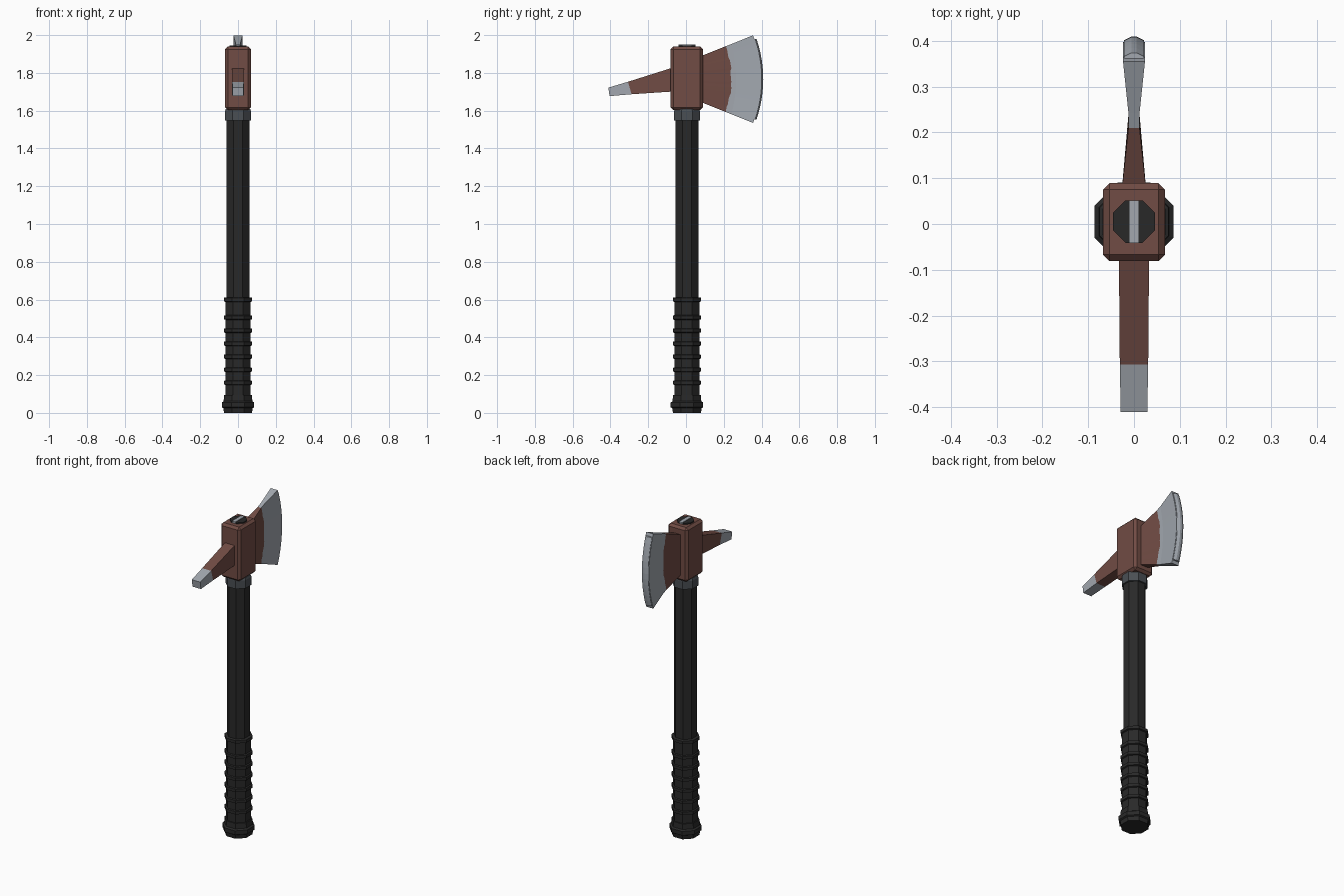
import bpy, bmesh, math, random
from mathutils import Vector

random.seed(4)
cube = bpy.data.objects.get("Cube")
if cube:
    bpy.data.objects.remove(cube, do_unlink=True)

AXIS_Y = 0.005  # handle axis


def material(name, rgb):
    m = bpy.data.materials.new(name)
    m.use_nodes = True
    m.diffuse_color = (*rgb, 1)
    bsdf = next(n for n in m.node_tree.nodes if n.type == 'BSDF_PRINCIPLED')
    bsdf.inputs["Base Color"].default_value = (*rgb, 1)
    return m


black = material("black_rubber", (0.022, 0.022, 0.022))
grey = material("dark_grey_metal", (0.068, 0.077, 0.087))
brown = material("red_brown_paint", (0.165, 0.072, 0.058))
steel = material("bare_steel", (0.36, 0.39, 0.43))


def finish(bm, name, mats):
    bmesh.ops.recalc_face_normals(bm, faces=bm.faces)
    mesh = bpy.data.meshes.new(name)
    bm.to_mesh(mesh)
    bm.free()
    for m in mats:
        mesh.materials.append(m)
    obj = bpy.data.objects.new(name, mesh)
    bpy.context.collection.objects.link(obj)
    return obj


def loft(name, rings, mats, rule=None, quad_caps=False):
    """Skin closed rings; rule(ring_index, side_index) picks the material."""
    bm = bmesh.new()
    loops = [[bm.verts.new(p) for p in r] for r in rings]
    n = len(loops[0])
    for i in range(len(loops) - 1):
        a, b = loops[i], loops[i + 1]
        for j in range(n):
            k = (j + 1) % n
            f = bm.faces.new((a[j], a[k], b[k], b[j]))
            f.material_index = rule(i, j) if rule else 0
    for cap, i in ((loops[0], 0), (loops[-1], len(loops) - 2)):
        if quad_caps:
            for j in range(n // 2 - 1):
                f = bm.faces.new((cap[j], cap[j + 1], cap[n - 2 - j], cap[n - 1 - j]))
                f.material_index = rule(i, j)
        else:
            f = bm.faces.new(cap)
            f.material_index = rule(i, 0) if rule else 0
    return finish(bm, name, mats)


def octagon(name, profile, mat):
    """Eight-sided turned part from (flat radius, z) pairs."""
    rings = []
    for r, z in profile:
        r /= math.cos(math.pi / 8)
        angles = [math.pi / 8 + k * math.pi / 4 for k in range(8)]
        rings.append([(r * math.cos(a), AXIS_Y + r * math.sin(a), z) for a in angles])
    return loft(name, rings, [mat])


def box(name, lo, hi, mat, bevel=0):
    bm = bmesh.new()
    bmesh.ops.create_cube(bm, size=1)
    lo, hi = Vector(lo), Vector(hi)
    for v in bm.verts:
        v.co = (lo + hi) / 2 + v.co * (hi - lo)
    obj = finish(bm, name, [mat])
    if bevel:
        mod = obj.modifiers.new("chamfer", 'BEVEL')
        mod.width = bevel
        mod.segments = 1
    return obj


# Handle: pommel, ribbed grip, shaft and collar
octagon("pommel", [(0.074, 0), (0.078, 0.025), (0.086, 0.03), (0.086, 0.055),
                   (0.076, 0.062), (0.074, 0.095)], black)
grip = [(0.067, 0.09)]
for z in [0.16 + 0.069 * k for k in range(6)] + [0.6]:
    grip += [(0.067, z - 0.012), (0.075, z - 0.009), (0.075, z + 0.009), (0.067, z + 0.012)]
octagon("grip", grip, black)
octagon("shaft", [(0.06, 0.58), (0.06, 1.58)], black)
octagon("collar", [(0.069, 1.547), (0.069, 1.597), (0.064, 1.61)], grey)

# Head block with the handle end and its wedge on top
box("head_block", (-0.068, -0.081, 1.603), (0.068, 0.089, 1.939), brown, 0.014)
octagon("handle_end", [(0.046, 1.92), (0.046, 1.946)], black)
box("wedge", (-0.01, AXIS_Y - 0.046, 1.93), (0.01, AXIS_Y + 0.046, 1.949), steel)


# Front pick: tapered bar with a bare tip; stations are (top y, bottom y, half width, top z, bottom z)
def pick_ring(yt, yb, w, zt, zb):
    return [(-w, yt, zt), (w, yt, zt), (w, yb, zb), (-w, yb, zb)]


loft("pick", [pick_ring(-0.06, -0.06, 0.033, 1.831, 1.702),
              pick_ring(-0.307, -0.288, 0.031, 1.753, 1.687),
              pick_ring(-0.411, -0.405, 0.029, 1.722, 1.677)],
     [brown, steel], rule=lambda i, j: i)

# Blade columns from root to rim: (middle y, sweep back at the corners, half height, half width)
COLUMNS = [(0.07, 0, 0.118, 0.027), (0.24, 0.03, 0.174, 0.012),
           (0.265, 0.024, 0.186, 0.012), (0.397, 0.042, 0.232, 0.024)]
MID_Z = 1.767
STEPS = 24
rings = []
for s in range(STEPS + 1):
    t = 2 * s / STEPS - 1
    side = []
    for c, (y, sweep, h, w) in enumerate(COLUMNS):
        chip = random.uniform(-0.004, 0.004) if c == 1 and abs(t) < 1 else 0
        side.append((w, y - sweep * t * t + chip, MID_Z + h * t))
    rings.append(side + [(-x, y, z) for x, y, z in reversed(side)])
loft("blade", rings, [brown, steel], rule=lambda i, j: 0 if j in (0, 6, 7) else 1,
     quad_caps=True)

# Sharpened rim along the blade
rings = []
for s in range(13):
    t = (s / 6 - 1) * 0.92
    y = 0.397 - 0.042 * t * t
    z = MID_Z + 0.232 * t
    side = [(0.018, y - 0.015, z), (0.022, y + 0.004, z), (0.006, y + 0.012, z)]
    rings.append(side + [(-a, b, c) for a, b, c in reversed(side)])
loft("blade_rim", rings, [steel])
